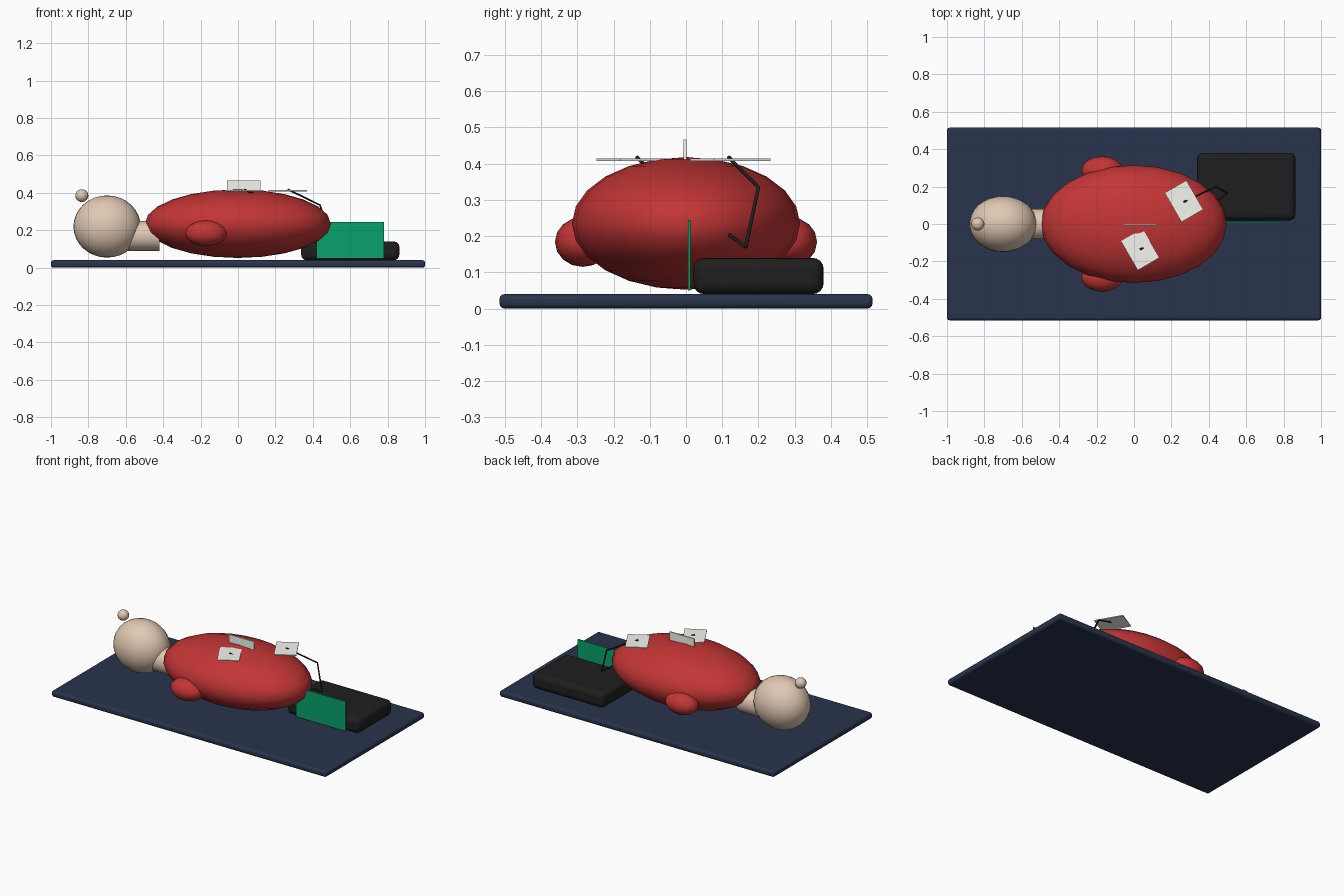
import bpy
from math import radians, pi

if "Cube" in bpy.data.objects:
    bpy.data.objects.remove(bpy.data.objects["Cube"])

def material(name, rgb):
    # colours are given as seen on screen and converted to linear
    m = bpy.data.materials.new(name)
    m.diffuse_color = (*[c ** 2.2 for c in rgb], 1)
    m.use_nodes = True
    m.node_tree.nodes["Principled BSDF"].inputs["Base Color"].default_value = m.diffuse_color
    return m

NAVY = material("navy", (0.175, 0.215, 0.305))
RED = material("red", (0.76, 0.22, 0.22))
SKIN = material("skin", (0.88, 0.78, 0.70))
BLACK = material("black", (0.14, 0.14, 0.14))
GREEN = material("green", (0.06, 0.63, 0.42))
WHITE = material("white", (0.96, 0.96, 0.94))

def finish(name, mat):
    ob = bpy.context.object
    ob.name = name
    ob.data.materials.append(mat)
    return ob

def box(name, loc, size, mat, rot=(0, 0, 0), bevel=0, segments=3):
    bpy.ops.mesh.primitive_cube_add(size=1, location=loc, rotation=rot)
    ob = finish(name, mat)
    ob.scale = size
    bpy.ops.object.transform_apply(location=False, rotation=False, scale=True)
    if bevel:
        b = ob.modifiers.new("bevel", 'BEVEL')
        b.width, b.segments = bevel, segments
        bpy.ops.object.shade_smooth_by_angle(angle=radians(40))
    return ob

def ellipsoid(name, loc, radii, mat, segments=32, rings=16):
    bpy.ops.mesh.primitive_uv_sphere_add(segments=segments, ring_count=rings, radius=1, location=loc)
    ob = finish(name, mat)
    ob.scale = radii
    bpy.ops.object.transform_apply(location=False, rotation=False, scale=True)
    bpy.ops.object.shade_smooth()
    return ob

def wire(name, points):
    cu = bpy.data.curves.new(name, 'CURVE')
    cu.dimensions = '3D'
    cu.bevel_depth, cu.bevel_resolution = 0.005, 2
    cu.use_fill_caps = True
    sp = cu.splines.new('POLY')
    sp.points.add(len(points) - 1)
    for p, co in zip(sp.points, points):
        p.co = (*co, 1)
    ob = bpy.data.objects.new(name, cu)
    bpy.context.collection.objects.link(ob)
    cu.materials.append(BLACK)

# Mat on the floor
box("floor_mat", (0, 0, 0.02), (2.0, 1.03, 0.04), NAVY, bevel=0.014)

# Training dummy
ellipsoid("torso", (-0.001, 0, 0.235), (0.497, 0.315, 0.183), RED, 24, 12)
for side, label in ((-1, "right"), (1, "left")):
    ellipsoid(label + "_shoulder", (-0.17, side * 0.285, 0.184), (0.112, 0.077, 0.069), RED, 16, 8)
ellipsoid("head", (-0.70, 0, 0.22), (0.18, 0.15, 0.166), SKIN)
ellipsoid("nose", (-0.835, 0, 0.385), (0.035, 0.035, 0.034), SKIN, 16, 10)
bpy.ops.mesh.primitive_cylinder_add(vertices=32, radius=0.08, depth=0.2,
                                    location=(-0.52, 0, 0.17), rotation=(0, pi / 2, 0))
finish("neck", SKIN)
bpy.ops.object.shade_smooth_by_angle(angle=radians(40))

# Defibrillator case with its side panel
box("device_case", (0.60, 0.2, 0.09), (0.525, 0.36, 0.10), BLACK, bevel=0.03, segments=4)
box("device_panel", (0.6, 0.009, 0.147), (0.36, 0.008, 0.195), GREEN)

# Electrode pads and upright card
for label, x, y in (("upper", 0.033, -0.136), ("lower", 0.267, 0.122)):
    box(label + "_pad", (x, y, 0.411), (0.18, 0.134, 0.006), WHITE, rot=(0, 0, radians(-60)))
box("upright_card", (0.03, -0.003, 0.40), (0.18, 0.008, 0.134), WHITE)

# Leads from the pads to the case
END = (0.497, 0.165, 0.17)
wire("lower_lead", [(0.267, 0.118, 0.418), (0.438, 0.2, 0.335), END])
wire("upper_lead", [(0.033, -0.135, 0.418), (0.25, -0.04, 0.32), END])
